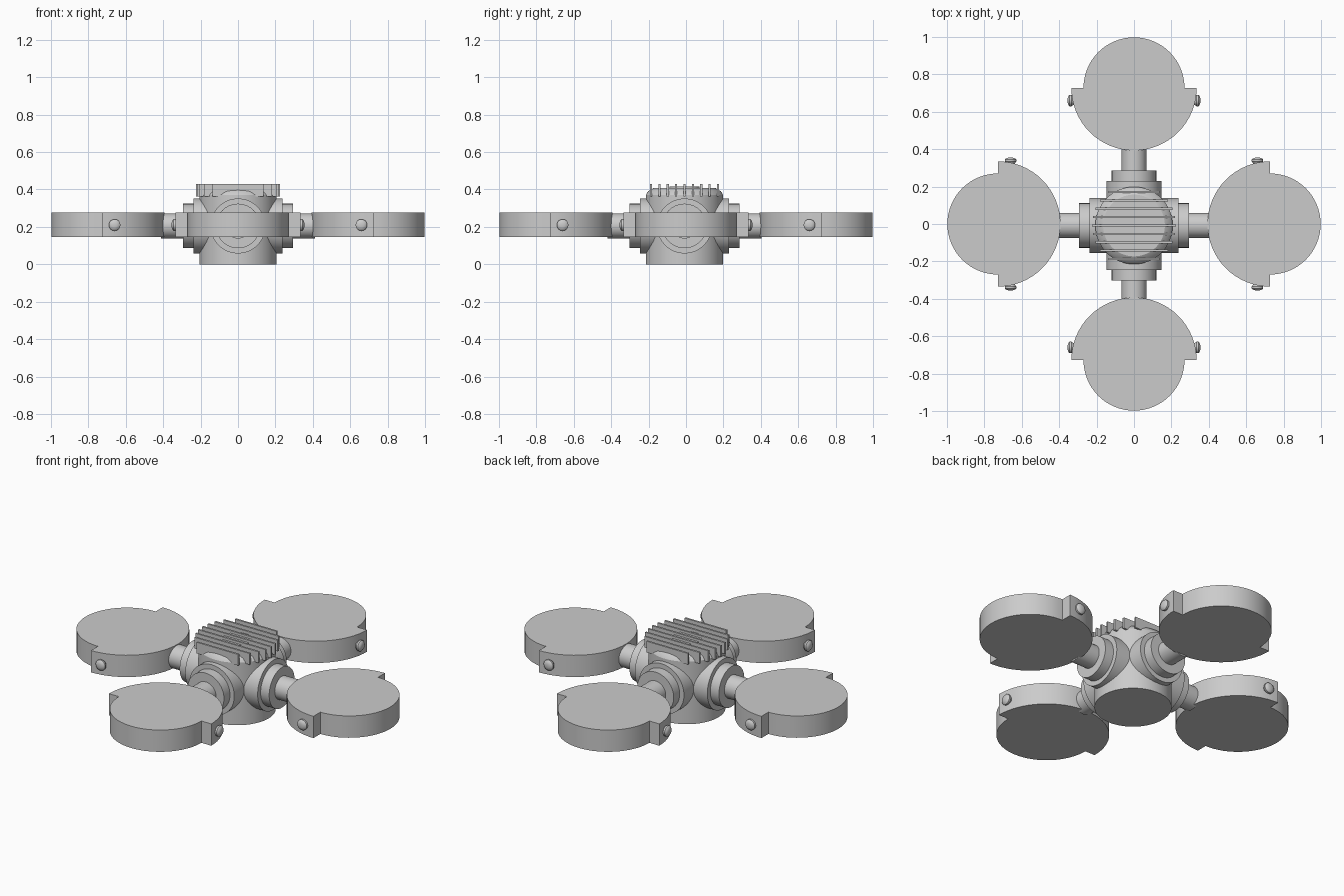
import bpy, bmesh, math
from mathutils import Matrix, Vector

if "Cube" in bpy.data.objects:
    bpy.data.objects.remove(bpy.data.objects["Cube"])

HUB_Y = -0.008   # hub sits slightly forward of the origin
ARM_Z = 0.205


def finish(name, bm, matrix=Matrix()):
    bmesh.ops.recalc_face_normals(bm, faces=bm.faces)
    bm.transform(matrix)
    mesh = bpy.data.meshes.new(name)
    bm.to_mesh(mesh)
    bm.free()
    obj = bpy.data.objects.new(name, mesh)
    bpy.context.collection.objects.link(obj)
    bpy.ops.object.select_all(action='DESELECT')
    obj.select_set(True)
    bpy.context.view_layer.objects.active = obj
    bpy.ops.object.shade_smooth_by_angle(angle=math.radians(30))
    return obj


def lathe(name, profile, matrix=Matrix(), steps=64):
    """Spin (radius, height) points around z and cap both ends."""
    bm = bmesh.new()
    rings = []
    for r, z in profile:
        rings.append([bm.verts.new((r * math.cos(2 * math.pi * i / steps),
                                    r * math.sin(2 * math.pi * i / steps), z))
                      for i in range(steps)])
    for a, b in zip(rings, rings[1:]):
        for i in range(steps):
            j = (i + 1) % steps
            bm.faces.new((a[i], a[j], b[j], b[i]))
    bm.faces.new(rings[0])
    bm.faces.new(rings[-1])
    return finish(name, bm, matrix)


def half_disc_pair(name, matrix):
    """Wide half disc facing the hub, narrow half disc facing outwards."""
    bm = bmesh.new()
    pts = []
    for radius, start in ((0.27, -90), (0.335, 90)):
        for i in range(33):
            a = math.radians(start + 180 * i / 32)
            pts.append((0.728 + radius * math.cos(a), radius * math.sin(a), 0.147))
    face = bm.faces.new([bm.verts.new(p) for p in pts])
    top = bmesh.ops.extrude_face_region(bm, geom=[face])['geom']
    verts = [g for g in top if isinstance(g, bmesh.types.BMVert)]
    bmesh.ops.translate(bm, verts=verts, vec=(0, 0, 0.129))
    return finish(name, bm, matrix)


hub_at = Matrix.Translation((0, HUB_Y, 0))

# central hub with chamfered rim and a low centre boss
lathe("hub_body", [(0.207, 0), (0.207, 0.37), (0.195, 0.39), (0.165, 0.408)], hub_at)
lathe("hub_boss", [(0.08, 0.40), (0.08, 0.415)], hub_at, 40)

# cooling fins, trimmed to a round outline
for k in range(-4, 5):
    dy = k * 0.0448
    half = math.sqrt(0.225 ** 2 - dy ** 2)
    bm = bmesh.new()
    bmesh.ops.create_cube(bm, size=1)
    bm.transform(Matrix.Translation((0, HUB_Y + dy, 0.396))
                 @ Matrix.Diagonal((2 * half, 0.011, 0.066, 1)))
    finish("cooling_fin", bm)

# four arms: stepped flange, shaft, round lamp head and two side bolts
for side in range(4):
    turn = Matrix.Rotation(side * math.pi / 2, 4, 'Z')
    along_x = (Matrix.Translation((0, HUB_Y, ARM_Z)) @ turn
               @ Matrix.Rotation(math.pi / 2, 4, 'Y'))
    lathe("arm_flange", [(0.147, 0.05), (0.147, 0.237), (0.119, 0.237),
                         (0.119, 0.293)], along_x)
    lathe("arm_shaft", [(0.067, 0.2), (0.067, 0.412)], along_x, 40)
    half_disc_pair("lamp_head", turn)
    for s in (-1, 1):
        place = (turn @ Matrix.Translation((0.66, s * 0.34, 0.21))
                 @ Matrix.Rotation(-s * math.pi / 2, 4, 'X'))
        lathe("side_bolt", [(0.018, -0.03), (0.025, -0.013), (0.031, -0.006), (0.031, 0.004),
                            (0.024, 0.011), (0.012, 0.015)], place, 24)
